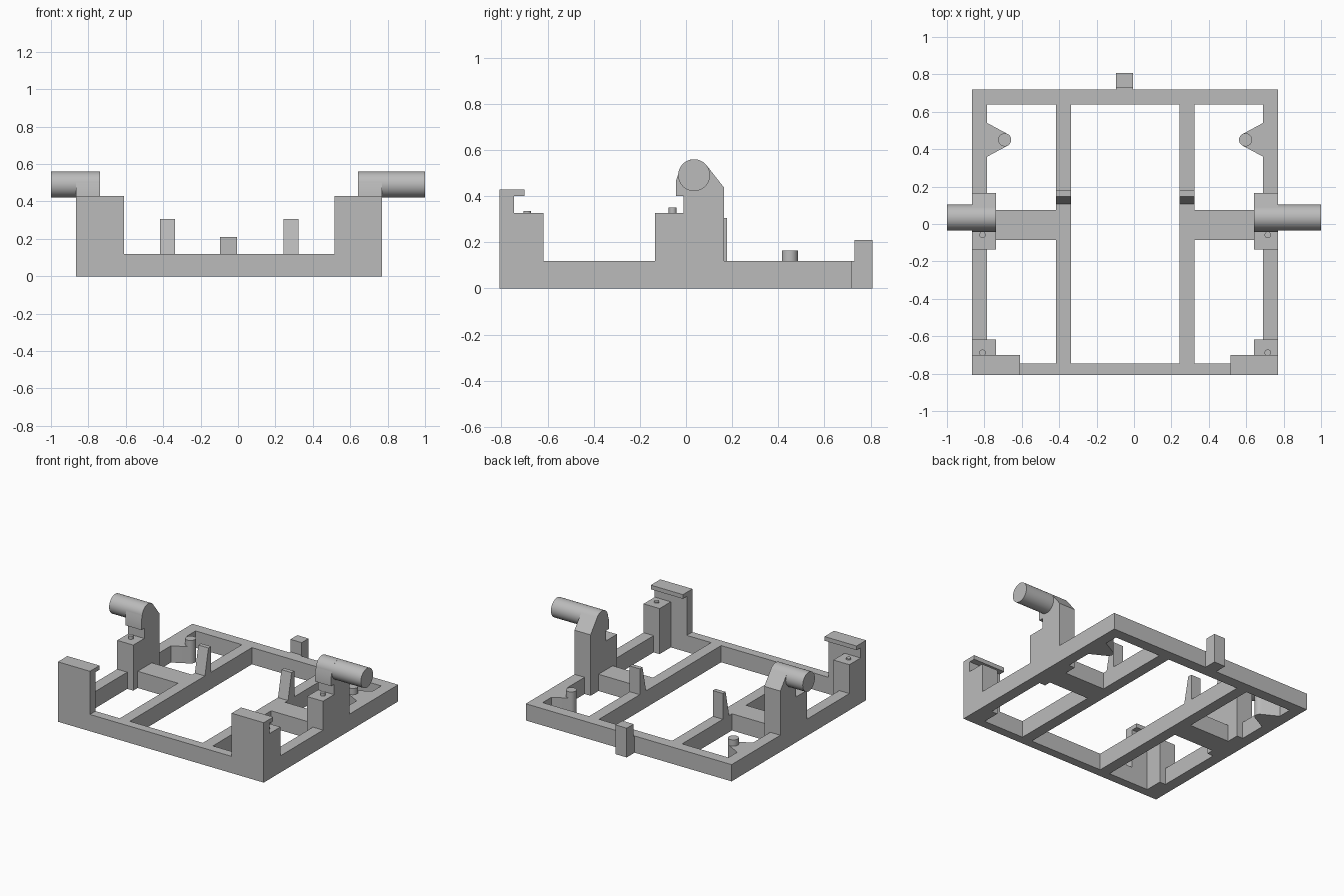
import bpy, bmesh, math
from mathutils import Matrix, Vector

cube = bpy.data.objects.get("Cube")
if cube:
    bpy.data.objects.remove(cube, do_unlink=True)

grey = bpy.data.materials.new("plain grey")
grey.use_nodes = True
colour = (0.5, 0.5, 0.5, 1)
grey.diffuse_color = colour
grey.node_tree.nodes["Principled BSDF"].inputs["Base Color"].default_value = colour

CX = -0.0475          # symmetry plane of the frame
H = 0.12              # frame height
FRONT, BACK = -0.808, 0.718
OUT, IN, BLOCK = 0.8175, 0.7375, 0.69   # half widths: outside, bar inside, post inside


def finish(bm, name, smooth=False):
    bmesh.ops.recalc_face_normals(bm, faces=bm.faces[:])
    mesh = bpy.data.meshes.new(name)
    bm.to_mesh(mesh)
    bm.free()
    mesh.materials.append(grey)
    ob = bpy.data.objects.new(name, mesh)
    bpy.context.scene.collection.objects.link(ob)
    if smooth:
        bpy.ops.object.select_all(action='DESELECT')
        ob.select_set(True)
        bpy.context.view_layer.objects.active = ob
        bpy.ops.object.shade_smooth_by_angle(angle=math.radians(30))
    return ob


def prism(name, points, depth, smooth=False):
    """Extrude a planar outline of 3D points along a depth vector."""
    bm = bmesh.new()
    face = bm.faces.new([bm.verts.new(p) for p in points])
    ext = bmesh.ops.extrude_face_region(bm, geom=[face])
    moved = [v for v in ext["geom"] if isinstance(v, bmesh.types.BMVert)]
    bmesh.ops.translate(bm, verts=moved, vec=Vector(depth))
    return finish(bm, name, smooth)


def side_profile(name, yz, x0, x1, smooth=False):
    return prism(name, [(CX + x0, y, z) for y, z in yz], (x1 - x0, 0, 0), smooth)


def box(name, x0, x1, y0, y1, z0, z1):
    return side_profile(name, [(y0, z0), (y1, z0), (y1, z1), (y0, z1)], x0, x1)


def cylinder(name, centre, radius, length, along_x=False):
    bm = bmesh.new()
    turn = Matrix.Rotation(math.pi / 2, 4, 'Y') if along_x else Matrix()
    bmesh.ops.create_cone(bm, cap_ends=True, segments=48, radius1=radius,
                          radius2=radius, depth=length,
                          matrix=Matrix.Translation(centre) @ turn)
    return finish(bm, name, True)


# Front and back bars
box("front_bar", -0.5625, 0.5625, FRONT, -0.745, 0, H)
box("back_bar", -OUT, OUT, 0.64, BACK, 0, H)

# Rear stop block with its thin spacer
box("rear_spacer", -0.0475, 0.0425, BACK, 0.73, 0, H)
box("rear_stop", -0.0475, 0.0425, 0.73, 0.808, 0, 0.21)

# Outline of the rod post: ledge, hooked nose, round head, sloped back
RY, RZ, R = 0.035, 0.491, 0.069
head = [(RY + R * math.cos(math.radians(a)), RZ + R * math.sin(math.radians(a)))
        for a in range(38, 181, 6)]
post = ([(-0.135, 0), (0.165, 0), (0.165, 0.437)] + head +
        [(-0.043, 0.467), (-0.043, 0.40), (-0.01, 0.40), (-0.01, 0.327), (-0.135, 0.327)])
hook = [(FRONT, 0), (-0.745, 0), (-0.745, 0.40), (-0.70, 0.40), (-0.70, 0.43), (FRONT, 0.43)]
fin = [(0.107, H), (0.178, H), (0.178, 0.305), (0.147, 0.305)]

for side, s, rod_end in (("left", 1, 1.0), ("right", -1, -1.0)):
    # Side bars, inner rail and cross bar
    box(side + "_side_bar_front", s * IN, s * OUT, -0.618, -0.135, 0, H)
    box(side + "_side_bar_rear", s * IN, s * OUT, 0.165, 0.64, 0, H)
    box(side + "_inner_rail", s * 0.29, s * 0.37, -0.745, 0.64, 0, H)
    box(side + "_cross_bar", s * 0.37, s * BLOCK, -0.085, 0.075, 0, H)
    side_profile(side + "_rail_fin", fin, s * 0.29, s * 0.37)

    # Hooked front corner with its ledge and locating pin
    side_profile(side + "_corner_hook", hook, s * 0.5625, s * OUT)
    box(side + "_corner_ledge", s * BLOCK, s * OUT, -0.745, -0.618, 0, 0.327)
    cylinder(side + "_corner_pin", (CX + s * 0.7625, -0.688, 0.326), 0.017, 0.02)

    # Rod post, its pin and the outward rod
    side_profile(side + "_rod_post", post, s * BLOCK, s * OUT, True)
    cylinder(side + "_post_pin", (CX + s * 0.7625, -0.058, 0.335), 0.017, 0.03)
    root = CX + s * OUT
    cylinder(side + "_rod", ((root + rod_end) / 2, RY, RZ), R, abs(rod_end - root), True)

    # Tapered lug with its upright peg
    lug_x, lug_y, lug_r = 0.644, 0.45, 0.035
    tip = [(lug_x + lug_r * math.cos(math.radians(a)), lug_y + lug_r * math.sin(math.radians(a)))
           for a in range(240, 119, -10)]
    outline = [(IN, 0.36)] + tip + [(IN, 0.54)]
    prism(side + "_lug", [(CX + s * x, y, 0) for x, y in outline], (0, 0, H), True)
    cylinder(side + "_lug_peg", (CX + s * lug_x, lug_y, 0.14), lug_r, 0.05)
